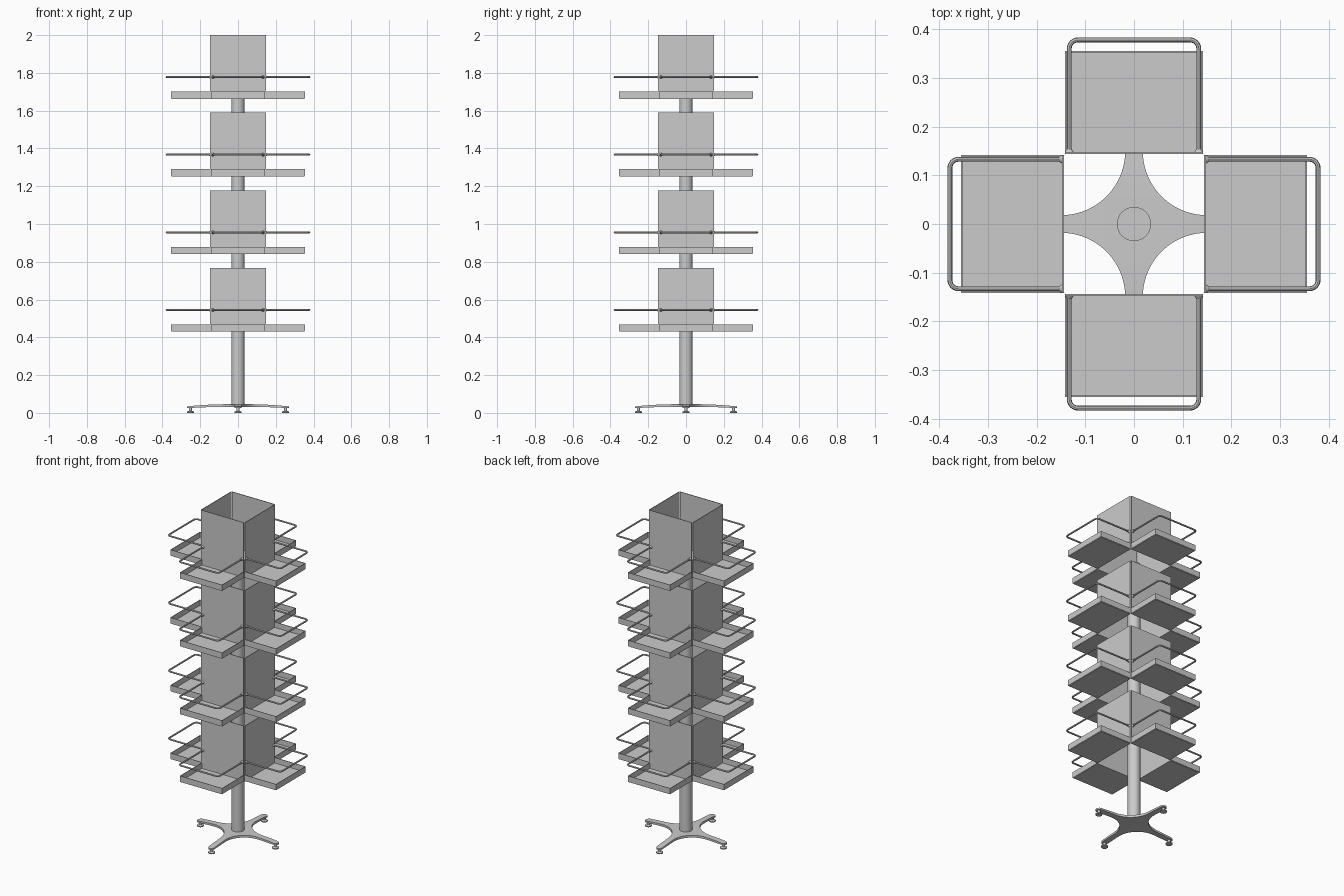
import bpy, bmesh, math
from mathutils import Matrix, Vector

if "Cube" in bpy.data.objects:
    bpy.data.objects.remove(bpy.data.objects["Cube"])


def finish(bm, name, smooth=False):
    bmesh.ops.recalc_face_normals(bm, faces=bm.faces)
    me = bpy.data.meshes.new(name)
    bm.to_mesh(me)
    bm.free()
    return link(name, me, smooth)


def link(name, data, smooth=False):
    ob = bpy.data.objects.new(name, data)
    bpy.context.collection.objects.link(ob)
    if smooth:
        bpy.ops.object.select_all(action='DESELECT')
        ob.select_set(True)
        bpy.context.view_layer.objects.active = ob
        bpy.ops.object.shade_smooth_by_angle(angle=math.radians(35))
    return ob


def box(bm, lo, hi):
    lo, hi = Vector(lo), Vector(hi)
    m = Matrix.Translation((lo + hi) / 2) @ Matrix.Diagonal((*(hi - lo), 1))
    bmesh.ops.create_cube(bm, size=1, matrix=m)


def cone(bm, r1, r2, z0, z1, x=0.0, segs=32):
    bmesh.ops.create_cone(bm, cap_ends=True, segments=segs, radius1=r1, radius2=r2,
                          depth=z1 - z0, matrix=Matrix.Translation((x, 0, (z0 + z1) / 2)))


# Central pole
bm = bmesh.new()
cone(bm, 0.035, 0.035, 0.035, 1.68, segs=48)
finish(bm, "pole", True)

# Four-legged base: stations (distance, half width) along one leg, repeated 4 times
C, R, END, HW = 0.15, 0.132, 0.252, 0.018
stations = [(0.0, 0.0)]
for i in range(13):
    a = math.radians(225 + 45 * i / 12)
    stations.append((C + R * math.cos(a), C + R * math.sin(a)))
stations += [(0.18, HW), (0.205, HW), (0.23, HW)]
for i in range(9):
    a = math.radians(90 - 90 * i / 8)
    stations.append((END + HW * math.cos(a), HW * math.sin(a)))


def drop(r):
    t = max(0.0, (r - 0.05) / 0.22)
    return 0.012 * t * t


bm = bmesh.new()
for k in range(4):
    rot = Matrix.Rotation(k * math.pi / 2, 4, 'Z')
    rows = []
    for r, w in stations:
        zt, zb = 0.046 - drop(r), 0.032 - drop(r) * 0.6
        rows.append([bm.verts.new(rot @ Vector(p)) for p in
                     ((r, -w, zt), (r, w, zt), (r, w, zb), (r, -w, zb))])
    for n, (a, b) in enumerate(zip(rows, rows[1:])):
        for i in ((0, 2) if n == 0 else range(4)):   # the core has no side walls
            j = (i + 1) % 4
            bm.faces.new((a[i], a[j], b[j], b[i]))
bmesh.ops.remove_doubles(bm, verts=bm.verts, dist=1e-5)
finish(bm, "base_star", True)

# Levelling feet
bm = bmesh.new()
cone(bm, 0.019, 0.019, 0.0, 0.006, END)
cone(bm, 0.019, 0.009, 0.006, 0.011, END)
cone(bm, 0.008, 0.008, 0.011, 0.028, END)
foot = finish(bm, "foot_1", True)
for k in range(1, 4):
    link(f"foot_{k + 1}", foot.data).rotation_euler.z = k * math.pi / 2

# Shared tray mesh: floor and three raised rims, facing +y
W, IN, OUT, T = 0.142, 0.148, 0.355, 0.003
bm = bmesh.new()
box(bm, (-W + T, IN, -0.003), (W - T, OUT - T, 0.002))
box(bm, (-W, OUT - T, 0), (W, OUT, 0.035))
for s in (-1, 1):
    x0, x1 = sorted((s * W, s * (W - T)))
    box(bm, (x0, IN, 0), (x1, OUT - T, 0.035))
tray = finish(bm, "tray")

# Shared back panel mesh
bm = bmesh.new()
box(bm, (-W, IN - 0.004, -0.003), (W, IN, 0.334))
panel = finish(bm, "back_panel")

# Shared rail: bent rod with rounded corners and flared ends
RX, RY, RR, RZ = 0.133, 0.378, 0.018, 0.112
half = [(RX, IN)]
for i in range(7):
    a = math.radians(90 * i / 6)
    half.append((RX - RR + RR * math.cos(a), RY - RR + RR * math.sin(a)))
path = half + [(-x, y) for x, y in reversed(half)]
cu = bpy.data.curves.new("rail_path", 'CURVE')
cu.dimensions = '3D'
cu.bevel_depth = 0.005
cu.bevel_resolution = 2
cu.use_fill_caps = True
sp = cu.splines.new('POLY')
sp.points.add(len(path) - 1)
for p, (x, y) in zip(sp.points, path):
    p.co = (x, y, RZ, 1)
sp.use_smooth = True
tmp = link("rail_path", cu)
bm = bmesh.new()
bm.from_mesh(tmp.to_mesh())
tmp.to_mesh_clear()
bpy.data.objects.remove(tmp)
for s in (-1, 1):
    m = Matrix.Translation((s * RX, IN + 0.003, RZ)) @ Matrix.Rotation(-math.pi / 2, 4, 'X')
    bmesh.ops.create_cone(bm, cap_ends=True, segments=12, radius1=0.009, radius2=0.005,
                          depth=0.006, matrix=m)
rail = finish(bm, "rail", True)

# Four tiers with four sides each
for tier in range(4):
    z = 0.433 + 0.411 * tier
    for k in range(4):
        for part in (tray, panel, rail):
            ob = part if tier == k == 0 else link(f"{part.name}_{tier + 1}_{k + 1}", part.data)
            ob.location.z = z
            ob.rotation_euler.z = k * math.pi / 2
